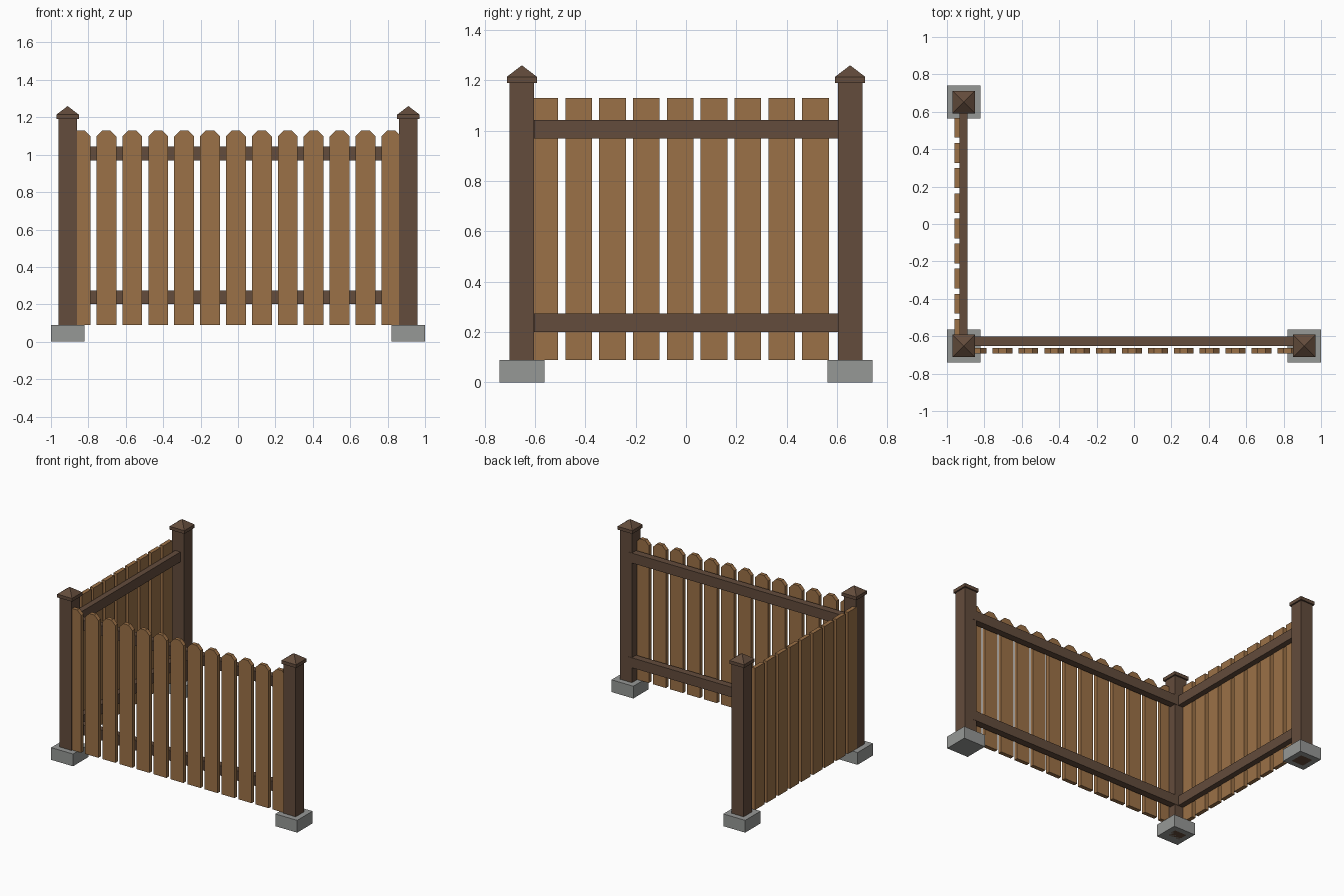
import bpy
import bmesh

if "Cube" in bpy.data.objects:
    bpy.data.objects.remove(bpy.data.objects["Cube"], do_unlink=True)


def make_material(name, rgb):
    mat = bpy.data.materials.new(name)
    mat.use_nodes = True
    mat.diffuse_color = (*rgb, 1)
    mat.node_tree.nodes["Principled BSDF"].inputs["Base Color"].default_value = (*rgb, 1)
    return mat


picket_wood = make_material("picket wood", (0.33, 0.165, 0.063))
dark_wood = make_material("dark wood", (0.125, 0.072, 0.045))
concrete = make_material("concrete", (0.305, 0.314, 0.305))


def finish(name, bm, mat):
    bmesh.ops.recalc_face_normals(bm, faces=bm.faces)
    mesh = bpy.data.meshes.new(name)
    bm.to_mesh(mesh)
    bm.free()
    mesh.materials.append(mat)
    obj = bpy.data.objects.new(name, mesh)
    bpy.context.collection.objects.link(obj)
    return obj


def box(name, low, high, mat):
    bm = bmesh.new()
    bmesh.ops.create_cube(bm, size=1)
    for v in bm.verts:
        v.co = [(a + b) / 2 + c * (b - a) for a, b, c in zip(low, high, v.co)]
    return finish(name, bm, mat)


def post_cap(name, x, y, half, bottom, eave, peak):
    # Square slab with a pyramid on top
    bm = bmesh.new()
    corners = [(-half, -half), (half, -half), (half, half), (-half, half)]
    low = [bm.verts.new((x + a, y + b, bottom)) for a, b in corners]
    top = [bm.verts.new((x + a, y + b, eave)) for a, b in corners]
    tip = bm.verts.new((x, y, peak))
    bm.faces.new(low)
    for i in range(4):
        j = (i + 1) % 4
        bm.faces.new((low[i], low[j], top[j], top[i]))
        bm.faces.new((top[i], top[j], tip))
    return finish(name, bm, dark_wood)


def dog_ear_picket(name, x, half, y0, y1, z0, z1, cut):
    # Board profile with clipped top corners, extruded through its thickness
    outline = [(-half, z0), (half, z0), (half, z1 - cut),
               (half - cut, z1), (cut - half, z1), (-half, z1 - cut)]
    bm = bmesh.new()
    face = bm.faces.new([bm.verts.new((x + a, y0, z)) for a, z in outline])
    ext = bmesh.ops.extrude_face_region(bm, geom=[face])["geom"]
    moved = [g for g in ext if isinstance(g, bmesh.types.BMVert)]
    bmesh.ops.translate(bm, verts=moved, vec=(0, y1 - y0, 0))
    return finish(name, bm, picket_wood)


# Posts with footings and caps
PX, PY, POST, FOOT = 0.911, 0.652, 0.049, 0.089
for label, x, y in (("corner", -PX, -PY), ("front_left", PX, -PY), ("back", -PX, PY)):
    box(label + "_footing", (x - FOOT, y - FOOT, 0), (x + FOOT, y + FOOT, 0.09), concrete)
    box(label + "_post", (x - POST, y - POST, 0), (x + POST, y + POST, 1.2), dark_wood)
    post_cap(label + "_cap", x, y, 0.06, 1.19, 1.214, 1.26)

# Rails along the front and the side
for label, z in (("lower", 0.201), ("upper", 0.97)):
    box(label + "_front_rail", (-PX + 0.02, -0.652, z), (PX - 0.02, -0.601, z + 0.073), dark_wood)
    box(label + "_side_rail", (-0.933, -PY + 0.02, z), (-0.89, PY - 0.02, z + 0.073), dark_wood)

# Front pickets with clipped corners
HALF, BOTTOM, TOP = 0.053, 0.09, 1.13
for i in range(13):
    dog_ear_picket(f"front_picket_{i + 1}", -0.011 + (i - 6) * 0.1385, HALF,
                   -0.693, -0.664, BOTTOM, TOP, 0.032)

# Side pickets with square tops
for i in range(9):
    y = -0.561 + i * 0.1344
    box(f"side_picket_{i + 1}", (-0.96, y - HALF, BOTTOM), (-0.931, y + HALF, TOP), picket_wood)
